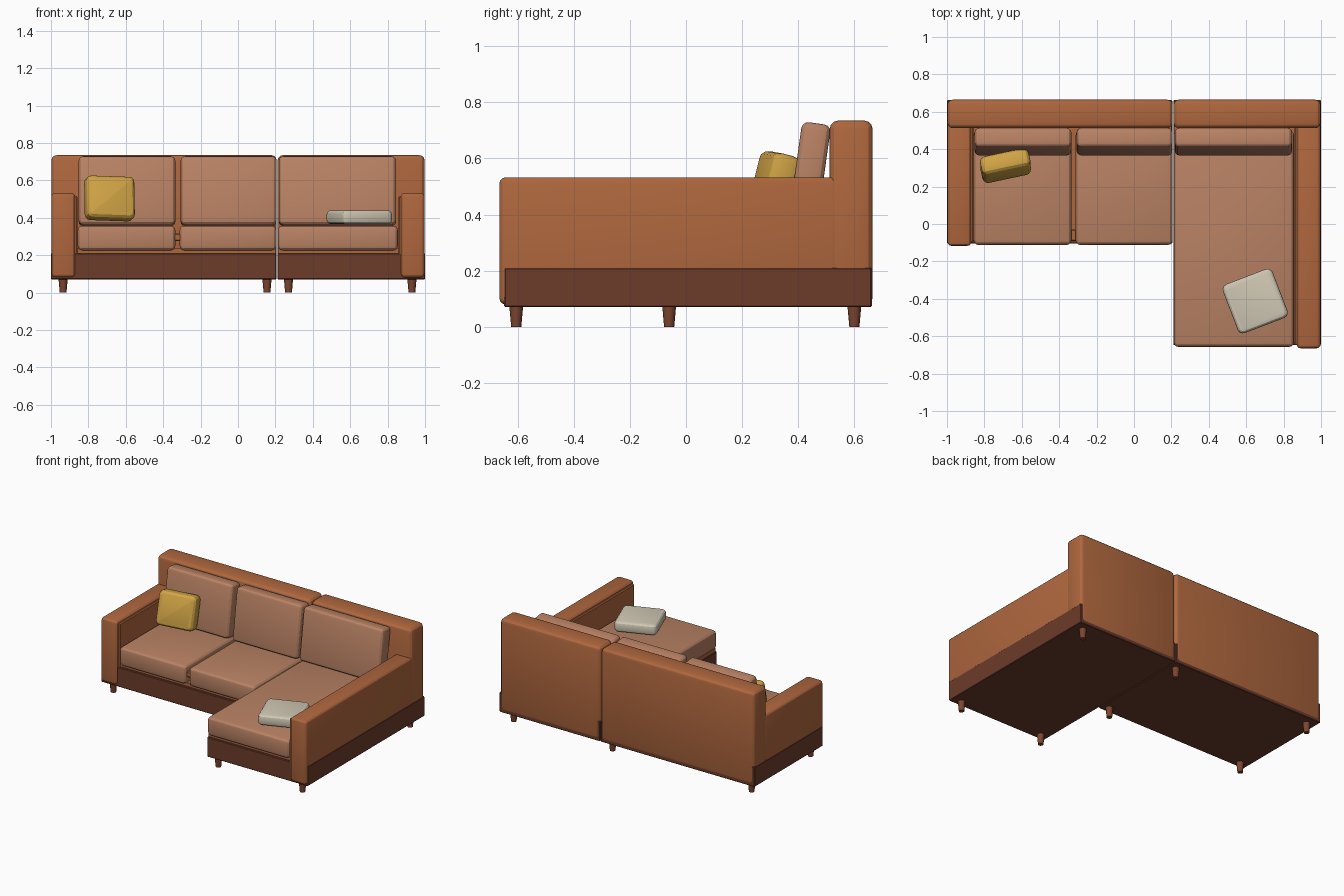
import bpy, bmesh, math
from mathutils import Euler

if "Cube" in bpy.data.objects:
    bpy.data.objects.remove(bpy.data.objects["Cube"])


def material(name, rgb):
    m = bpy.data.materials.new(name)
    m.diffuse_color = (*rgb, 1)
    m.use_nodes = True
    m.node_tree.nodes["Principled BSDF"].inputs["Base Color"].default_value = m.diffuse_color
    return m


LEATHER = material("orange_leather", (0.429, 0.136, 0.048))
CUSHION = material("tan_cushion", (0.485, 0.223, 0.127))
BASE = material("brown_base", (0.150, 0.045, 0.023))
WOOD = material("leg_wood", (0.205, 0.061, 0.030))
MUSTARD = material("mustard_fabric", (0.645, 0.376, 0.061))
CREAM = material("cream_fabric", (0.631, 0.578, 0.456))


def finish(name, bm, mat):
    bmesh.ops.recalc_face_normals(bm, faces=bm.faces)
    me = bpy.data.meshes.new(name)
    bm.to_mesh(me)
    bm.free()
    me.materials.append(mat)
    ob = bpy.data.objects.new(name, me)
    bpy.context.collection.objects.link(ob)
    return ob


def smooth(ob, angle=25):
    bpy.ops.object.select_all(action='DESELECT')
    ob.select_set(True)
    bpy.context.view_layer.objects.active = ob
    bpy.ops.object.shade_smooth_by_angle(angle=math.radians(angle))


def block(name, mat, x, y, z, bevel=0.02, segments=3, tilt=(0, 0, 0)):
    """Rounded box spanning the ranges x, y, z, turned about its centre."""
    bm = bmesh.new()
    bmesh.ops.create_cube(bm, size=1)
    bmesh.ops.scale(bm, vec=[r[1] - r[0] for r in (x, y, z)], verts=bm.verts)
    if bevel:
        bmesh.ops.bevel(bm, geom=bm.edges[:], offset=bevel, segments=segments,
                        profile=0.5, affect='EDGES')
    ob = finish(name, bm, mat)
    ob.location = [(r[0] + r[1]) / 2 for r in (x, y, z)]
    ob.rotation_euler = Euler([math.radians(a) for a in tilt])
    smooth(ob)
    return ob


def pillow(name, mat, centre, width, height, thick, tilt):
    """Square pillow with a rim thinner than its middle."""
    bm = bmesh.new()
    bmesh.ops.create_cube(bm, size=1)
    bmesh.ops.scale(bm, vec=(width, height, thick), verts=bm.verts)
    sides = [e for e in bm.edges if abs(e.verts[0].co.z - e.verts[1].co.z) > 0.01]
    bmesh.ops.bevel(bm, geom=sides, offset=0.03, segments=3, profile=0.5, affect='EDGES')
    rims = [e for e in bm.edges if abs(e.verts[0].co.z - e.verts[1].co.z) < 0.001]
    bmesh.ops.bevel(bm, geom=rims, offset=thick * 0.3, segments=3, profile=0.5, affect='EDGES')
    ob = finish(name, bm, mat)
    ob.location = centre
    ob.rotation_euler = Euler([math.radians(a) for a in tilt])
    smooth(ob)


# Plinths of the two modules
block("left_base", BASE, (-1.0, 0.205), (-0.105, 0.662), (0.07, 0.21), 0.004, 1)
block("chaise_base", BASE, (0.21, 1.0), (-0.648, 0.662), (0.07, 0.21), 0.004, 1)

# Decks under the seat cushions
block("left_deck", LEATHER, (-0.88, 0.2), (-0.09, 0.52), (0.205, 0.235), 0)
block("chaise_deck", LEATHER, (0.215, 0.88), (-0.635, 0.52), (0.205, 0.235), 0)
block("seat_connector", LEATHER, (-0.345, -0.295), (-0.09, -0.03), (0.275, 0.315), 0.005, 1)

# Backrests
for side, x in (("left", (-0.998, 0.207)), ("chaise", (0.211, 0.998))):
    block(side + "_backrest", LEATHER, x, (0.512, 0.665), (0.075, 0.735), 0.03)

# Armrests
block("left_arm", LEATHER, (-0.998, -0.87), (-0.117, 0.54), (0.08, 0.533), 0.022)
block("chaise_arm", LEATHER, (0.87, 0.998), (-0.665, 0.54), (0.08, 0.533), 0.022)
block("left_arm_lining", LEATHER, (-0.9, -0.857), (-0.1, 0.52), (0.2, 0.515), 0.006, 1)
block("chaise_arm_lining", LEATHER, (0.857, 0.9), (-0.648, 0.52), (0.2, 0.515), 0.006, 1)

# Seat and back cushions
for name, x, front in (("left", (-0.857, -0.335), -0.112),
                       ("middle", (-0.312, 0.206), -0.112),
                       ("chaise", (0.213, 0.855), -0.657)):
    block(name + "_seat_cushion", CUSHION, x, (front, 0.5), (0.225, 0.357), 0.025)
    bx = (x[0] + 0.005, min(x[1], 0.845))
    block(name + "_back_cushion", CUSHION, bx, (0.388, 0.492), (0.357, 0.727),
          0.025, 3, (-8, 0, 0))

# Scatter pillows
pillow("mustard_pillow", MUSTARD, (-0.687, 0.312, 0.503), 0.265, 0.235, 0.105, (76, 2, 12))
pillow("cream_pillow", CREAM, (0.648, -0.412, 0.403), 0.285, 0.28, 0.074, (0, 0, 21))

# Tapered legs
for i, (x, y) in enumerate(((-0.935, -0.06), (0.155, -0.06), (-0.935, 0.6), (0.155, 0.6),
                            (0.27, -0.605), (0.93, -0.605), (0.93, 0.6))):
    bm = bmesh.new()
    bmesh.ops.create_cone(bm, cap_ends=True, segments=12, radius1=0.018,
                          radius2=0.025, depth=0.078)
    leg = finish(f"leg_{i + 1}", bm, WOOD)
    leg.location = (x, y, 0.039)
    smooth(leg, 35)
